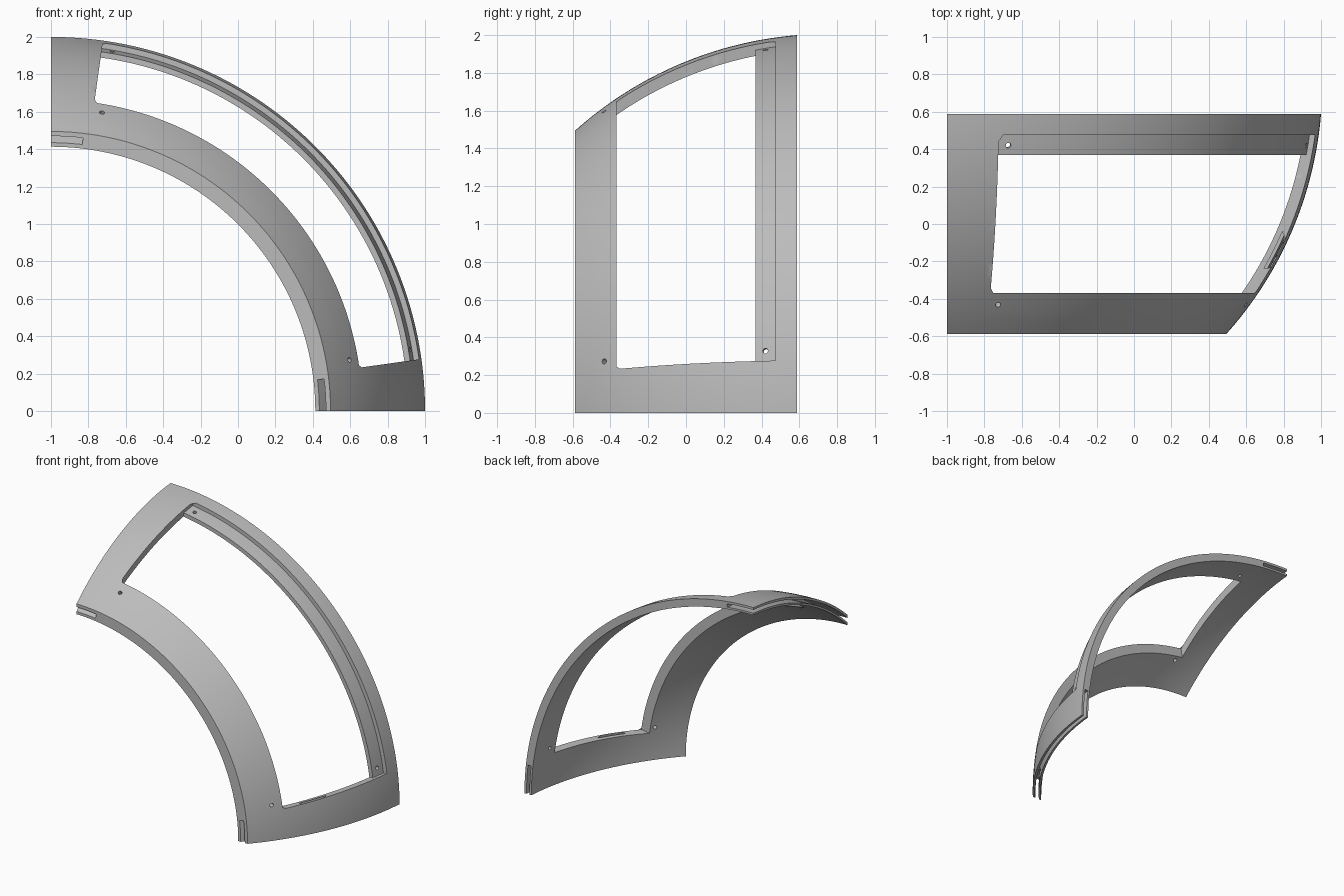
import bpy
import bmesh
from math import sin, cos, radians, sqrt
from mathutils import Matrix, Vector

cube = bpy.data.objects.get("Cube")
if cube:
    bpy.data.objects.remove(cube, do_unlink=True)

# Main sizes: a spherical shell turned a quarter turn about the line x = -1, z = 0
HALF_DEPTH = 0.587
CENTRE_Y = 0.752
OUTER = sqrt(4 + (CENTRE_Y - HALF_DEPTH) ** 2)
INNER = OUTER - 0.06
LEDGE = OUTER - 0.03
WINDOW_ANGLE = 8
SLOT_ANGLE = 6.7

grey = bpy.data.materials.new("plain_grey")
grey.use_nodes = True
colour = (0.5, 0.5, 0.5, 1)
grey.diffuse_color = colour
grey.node_tree.nodes["Principled BSDF"].inputs["Base Color"].default_value = colour


def on_sphere(sphere, y, angle):
    """Point at depth y on a sphere, turned by angle degrees from the top."""
    r = sqrt(sphere ** 2 - (y - CENTRE_Y) ** 2)
    a = radians(angle)
    return Vector((-1 + r * sin(a), y, r * cos(a)))


def make_object(name, bm):
    bmesh.ops.recalc_face_normals(bm, faces=bm.faces)
    mesh = bpy.data.meshes.new(name)
    bm.to_mesh(mesh)
    bm.free()
    mesh.materials.append(grey)
    obj = bpy.data.objects.new(name, mesh)
    bpy.context.collection.objects.link(obj)
    return obj


def shell(name, low, high, half_y, start, end, rows=24):
    """Solid between two concentric spheres, over a depth and an angle range."""
    steps = max(2, round(end - start))
    depths = [-half_y + 2 * half_y * i / rows for i in range(rows + 1)]
    outline = [(high, y) for y in depths] + [(low, y) for y in reversed(depths)]
    bm = bmesh.new()
    rings = []
    for i in range(steps + 1):
        angle = start + (end - start) * i / steps
        rings.append([bm.verts.new(on_sphere(s, y, angle)) for s, y in outline])
    count = len(outline)
    for a, b in zip(rings, rings[1:]):
        for j in range(count):
            k = (j + 1) % count
            bm.faces.new((a[j], a[k], b[k], b[j]))
    # End caps as quad strips between the two spheres
    for ring in (rings[0], rings[-1]):
        for j in range(rows):
            bm.faces.new((ring[j], ring[j + 1], ring[count - 2 - j], ring[count - 1 - j]))
    return make_object(name, bm)


def hole(name, y, angle):
    """Cylinder along the surface normal, for a screw hole."""
    middle = on_sphere(LEDGE, y, angle)
    normal = (middle - Vector((-1, CENTRE_Y, 0))).normalized()
    turn = normal.to_track_quat('Z', 'Y').to_matrix().to_4x4()
    bm = bmesh.new()
    bmesh.ops.create_cone(bm, cap_ends=True, segments=24, radius1=0.014, radius2=0.014,
                          depth=0.2, matrix=Matrix.Translation(middle) @ turn)
    return make_object(name, bm)


frame = shell("curved_window_frame", INNER, OUTER, HALF_DEPTH, 0, 90)

# Window opening, with a recessed ledge along the front and back rails
cutters = [
    shell("opening_cutter", INNER - 0.1, OUTER + 0.1, 0.368, WINDOW_ANGLE, 90 - WINDOW_ANGLE),
    shell("ledge_cutter", LEDGE, OUTER + 0.1, 0.475, WINDOW_ANGLE, 90 - WINDOW_ANGLE),
]
# Joining slots in both ends, running the full depth
for name, start, end in (("top", -3, SLOT_ANGLE), ("bottom", 90 - SLOT_ANGLE, 93)):
    cutters.append(shell(name + "_slot_cutter", OUTER - 0.044, OUTER - 0.018, 0.62, start, end))
# Screw holes at the four ledge corners
for y in (-0.415, 0.42):
    for angle in (9.7, 80.3):
        cutters.append(hole("hole_cutter", y, angle))

for cutter in cutters:
    mod = frame.modifiers.new(cutter.name, 'BOOLEAN')
    mod.operation = 'DIFFERENCE'
    mod.solver = 'EXACT'
    mod.object = cutter

# Bake the cuts and drop the cutters
bpy.context.view_layer.update()
graph = bpy.context.evaluated_depsgraph_get()
result = bpy.data.meshes.new_from_object(frame.evaluated_get(graph))
frame.modifiers.clear()
frame.data = result
for cutter in cutters:
    bpy.data.objects.remove(cutter, do_unlink=True)

bpy.ops.object.select_all(action='DESELECT')
frame.select_set(True)
bpy.context.view_layer.objects.active = frame
bpy.ops.object.shade_smooth_by_angle(angle=radians(30))
